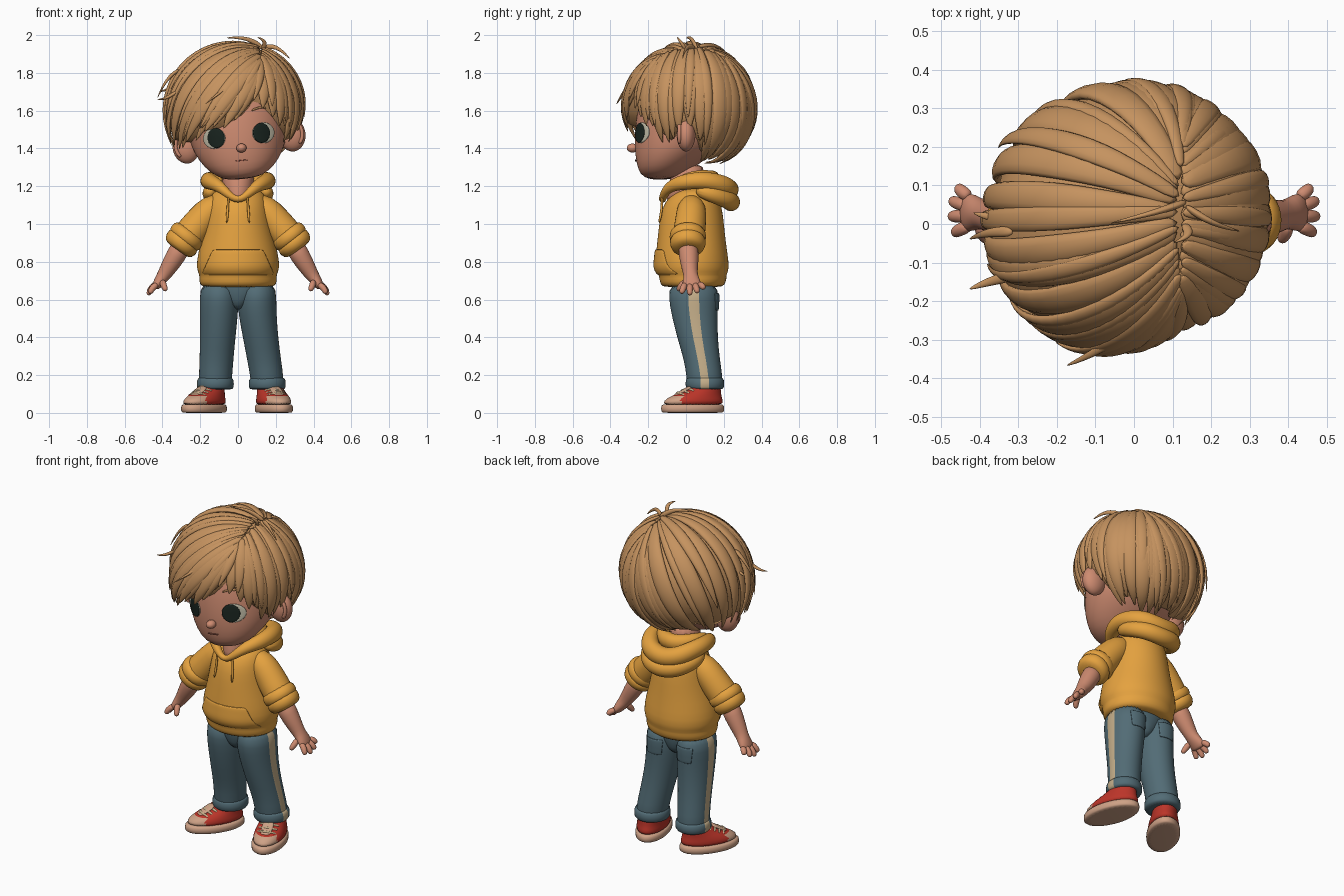
import bpy, bmesh, random
from math import sin, cos, pi, radians, sqrt, asin
from mathutils import Vector, Matrix

random.seed(4)
if "Cube" in bpy.data.objects:
    bpy.data.objects.remove(bpy.data.objects["Cube"])


def material(name, *rgb):
    m = bpy.data.materials.new(name)
    m.use_nodes = True
    m.diffuse_color = (*rgb, 1)
    m.node_tree.nodes["Principled BSDF"].inputs["Base Color"].default_value = (*rgb, 1)
    return m


SKIN = material("skin", .62, .26, .165)
HAIR = material("hair_brown", .56, .29, .115)
CLOTH = material("mustard_cloth", .78, .36, .05)
DENIM = material("blue_denim", .085, .15, .18)
CREAM = material("cream", .55, .42, .25)
RED = material("red_canvas", .5, .035, .022)
RUBBER = material("tan_rubber", .62, .36, .24)
WHITE = material("eye_white", .55, .52, .4)
DARK = material("eye_dark", .01, .018, .014)
LIP = material("lip", .3, .09, .06)


def make(name, verts, faces, mats, paint=None, sub=1, M=None, thick=0):
    """Mesh object with optional face paint rule, transform and thickness."""
    bm = bmesh.new()
    vs = [bm.verts.new(v) for v in verts]
    for i, f in enumerate(faces):
        face = bm.faces.new([vs[k] for k in f])
        face.smooth = True
        if paint:
            face.material_index = paint(i, face.calc_center_median())
    bmesh.ops.remove_doubles(bm, verts=bm.verts, dist=1e-5)
    bmesh.ops.recalc_face_normals(bm, faces=bm.faces)
    if M:
        bm.transform(M)
    me = bpy.data.meshes.new(name)
    bm.to_mesh(me)
    bm.free()
    for m in mats:
        me.materials.append(m)
    ob = bpy.data.objects.new(name, me)
    bpy.context.collection.objects.link(ob)
    if thick:
        mod = ob.modifiers.new("Thickness", 'SOLIDIFY')
        mod.thickness, mod.offset = thick, 0
    if sub:
        mod = ob.modifiers.new("Smooth", 'SUBSURF')
        mod.levels = mod.render_levels = sub
    return ob


def sweep(name, rows, *mats, n=16, up=None, closed=False, **kw):
    """Skin rows of (x, y, z, width, depth); rings stay level unless up is given."""
    verts, faces, k = [], [], len(rows)
    P = [Vector(r[:3]) for r in rows]
    for i, r in enumerate(rows):
        side, top = Vector((1, 0, 0)), Vector((0, 1, 0))
        if up:
            t = P[(i + 1) % k] - P[i - 1] if closed else P[min(i + 1, k - 1)] - P[max(i - 1, 0)]
            side = t.cross(up(P[i])).normalized()
            top = side.cross(t).normalized()
        for j in range(n):
            a = 2 * pi * j / n
            verts.append(P[i] + side * cos(a) * r[3] + top * sin(a) * r[-1])
    for i in range(k if closed else k - 1):
        for j in range(n):
            a, b, c = i * n, (i + 1) % k * n, (j + 1) % n
            faces.append((a + j, a + c, b + c, b + j))
    if not closed:
        faces += [tuple(range(n)), tuple(range((k - 1) * n, k * n))]
    return make(name, verts, faces, mats, **kw)


def patch(name, rows, mat, grid, sign=-1, off=.006, M=None):
    """Thin plate laid on the front or back of a level sweep; grid holds (x, z)."""
    verts, w = [], len(grid[0])
    for x, z in sum(grid, []):
        for p, q in zip(rows, rows[1:]):
            if min(p[2], q[2]) <= z <= max(p[2], q[2]):
                t = (z - p[2]) / (q[2] - p[2])
                cx, cy, _, rx, ry = [a + (b - a) * t for a, b in zip(p, q)]
        verts.append((x, cy + sign * (ry * sqrt(max(0, 1 - ((x - cx) / rx) ** 2)) + off), z))
    faces = [(i * w + j, i * w + j + 1, (i + 1) * w + j + 1, (i + 1) * w + j)
             for i in range(len(grid) - 1) for j in range(w - 1)]
    return make(name, verts, faces, [mat], M=M, thick=.008)


def disc(x, z, rx, rz):
    return [[(x + rx * r / 4 * cos(a * pi / 12), z + rz * r / 4 * sin(a * pi / 12))
             for a in range(25)] for r in range(5)]


def quad(x, z0, z1, w0, w1):
    return [[(x + (w0 + (w1 - w0) * v / 5) * (u / 6 - 1), z0 + (z1 - z0) * v / 5)
             for u in range(13)] for v in range(6)]


def ball(name, c, r, mat, M=None):
    rows = [(c[0], c[1], c[2] - r[2] * cos(a), r[0] * sin(a), r[1] * sin(a))
            for a in [max(.05, min(pi - .05, pi * i / 10)) for i in range(11)]]
    return sweep(name, rows, mat, M=M)


Z = lambda p: Vector((0, 0, 1))
Y = lambda p: Vector((0, 1, 0))

# Head, tilted a little to one side
TILT = Matrix.Translation((0, 0, 1.4)) @ Matrix.Rotation(radians(-6.5), 4, 'Y') @ Matrix.Translation((0, 0, -1.4))
head = [(.01, -.14, 1.235, .07, .06), (.01, -.13, 1.262, .14, .115), (.01, -.095, 1.32, .2, .168),
        (.01, -.045, 1.4, .245, .228), (.01, -.02, 1.48, .262, .252), (.01, 0, 1.6, .28, .262),
        (.01, .02, 1.75, .25, .24), (.01, .02, 1.86, .15, .15)]
sweep("head", head, SKIN, n=32, M=TILT)
ball("nose", (.018, -.283, 1.4), (.028, .032, .024), SKIN, TILT)
patch("mouth", head, LIP, quad(.012, 1.332, 1.337, .03, .034), M=TILT, off=.001)
for s, side in ((1, "left"), (-1, "right")):
    patch(side + "_eye_white", head, WHITE, disc(.012 + s * .131, 1.467, .06, .056), M=TILT, off=.002)
    patch(side + "_eye_iris", head, DARK, disc(.012 + s * .121, 1.468, .046, .054), M=TILT, off=.006)
    brow = [[(.012 + s * (.08 + .022 * i), 1.585 + .012 * sin(i * pi / 5) + d) for i in range(6)] for d in (0, .012)]
    patch(side + "_eyebrow", head, HAIR, brow, M=TILT, off=.002)
    ball(side + "_ear", (.01 + s * .282, .0, 1.44), (.075, .052, .09), SKIN, TILT)
    rim = [(.01 + s * (.3 + .04 * cos(a)), -.035, 1.445 + .062 * sin(a), .011) for a in [i * pi / 5 - 1.2 for i in range(6)]]
    sweep(side + "_ear_rim", rim, SKIN, n=8, up=Y, M=TILT)
sweep("neck", [(0, 0, 1.1, .05, .112), (0, 0, 1.16, .078, .102), (0, 0, 1.21, .085, .092), (0, .02, 1.33, .085, .09)], SKIN)

# Hair: an ellipsoid cap under overlapping locks that fall from a side part
HC, HR = Vector((-.013, .03, 1.61)), Vector((.37, .345, .36))
RIM = [(-180, 1.27), (-106, 1.32), (-95, 1.4), (-60, 1.43), (-35, 1.49), (-15, 1.5), (5, 1.57), (20, 1.68), (33, 1.6),
       (48, 1.5), (66, 1.41), (80, 1.5), (94, 1.46), (104, 1.32), (180, 1.27)]


def rim_z(a):
    for (a0, z0), (a1, z1) in zip(RIM, RIM[1:]):
        if a0 <= a <= a1:
            return z0 + (z1 - z0) * (a - a0) / (a1 - a0)


def shell(a, t):
    """Fuller at the swept fringe, tucked in at the nape."""
    tuck = .13 * min(1, max(0, abs(a) - 95) / 30)
    return .11 * max(0, cos(radians(a + 42))) ** 3 * t - tuck * t ** 5


def direction(a, s):
    c = sqrt(1 - s * s)
    return Vector((sin(radians(a)) * c, -cos(radians(a)) * c, s))


def on_hair(d, k):
    return HC + Vector([d[i] * HR[i] * k for i in range(3)])


def hair_normal(p):
    return Vector([(p[i] - HC[i]) / HR[i] ** 2 for i in range(3)]).normalized()


def lock(name, a, width, depth, lift, reach):
    y = -.58 * cos(radians(a))
    root = Vector((.37, y, sqrt(1 - .137 - y * y)))
    z = rim_z(a) + random.uniform(-.035, .02)
    tip = direction(a + random.uniform(-4, 4), max(-.97, (z - HC.z) / HR.z))
    flare = .06 if -110 < a < -20 else 0
    rows = []
    for i in range(10):
        t = i / 9
        d = root.slerp(tip, t * reach)
        w = min(1, .4 + 1.6 * t) * (1 - t ** 4) + .04
        rows.append((*on_hair(d, lift + shell(a, t * reach) + flare * t ** 3), width * w, depth * min(w, .9)))
    sweep(name, rows, HAIR, n=6, up=hair_normal)


COLS, STEPS = 60, 9
cap, top = [], pi / 2
for i in range(STEPS):
    for j in range(COLS):
        a = 360 * j / COLS - 180
        low = asin((rim_z(a) + .03 - HC.z) / HR.z)
        t = i / (STEPS - 1)
        cap.append(on_hair(direction(a, sin(top + (low - top) * t)), .94 + shell(a, t)))
cap.append(Vector((0, .05, 1.38)))
cap_faces = [(i * COLS + j, i * COLS + (j + 1) % COLS, (i + 1) * COLS + (j + 1) % COLS, (i + 1) * COLS + j)
             for i in range(STEPS - 1) for j in range(COLS)]
cap_faces += [((STEPS - 1) * COLS + j, (STEPS - 1) * COLS + (j + 1) % COLS, STEPS * COLS) for j in range(COLS)]
make("hair_cap", cap, cap_faces, [HAIR], sub=0)
for i in range(46):
    lock(f"hair_lock_{i}", i * 360 / 46 - 177, random.uniform(.048, .062), .026, random.uniform(.945, .97), 1)
for i in range(30):
    lock(f"hair_top_lock_{i}", i * 360 / 30 - 173 + random.uniform(-4, 4), random.uniform(.026, .042), .018,
         random.uniform(.97, .995), random.uniform(.75, 1))
WISPS = [((-.3, .02, 1.76), (-.37, .015, 1.71), (-.42, .03, 1.7)), ((-.3, -.13, 1.72), (-.38, -.15, 1.66), (-.43, -.17, 1.66)),
         ((-.31, -.02, 1.82), (-.38, -.02, 1.77), (-.43, -.04, 1.66)), ((.0, -.26, 1.78), (-.09, -.33, 1.7), (-.18, -.37, 1.63)),
         ((.13, .05, 1.93), (.2, .0, 1.95), (.28, -.02, 1.87)), ((.14, .06, 1.92), (.06, .03, 1.99), (-.07, 0, 1.985)),
         ((.13, .0, 1.92), (.15, -.03, 1.97), (.1, -.05, 1.99))]
for i, pts in enumerate(WISPS):
    sweep(f"hair_wisp_{i}", [(*p, w, w * .7) for p, w in zip(pts, (.02, .014, .003))], HAIR, n=6, up=Y if i > 3 else Z, sub=2)

# Hoodie body, pouch and drawstrings
torso = [(0, .035, .665, .18, .15), (0, .035, .675, .203, .17), (0, .037, .715, .208, .18), (0, .035, .728, .203, .178),
         (0, .032, .765, .224, .2), (0, .03, .85, .212, .189), (0, .029, .95, .184, .177), (0, .03, 1.05, .167, .167),
         (0, .035, 1.12, .155, .147), (0, .045, 1.165, .135, .11), (0, .05, 1.19, .1, .075)]
sweep("hoodie_body", torso, CLOTH, n=32)
patch("hoodie_pouch", torso, CLOTH, quad(0, .73, .865, .195, .135), off=.004)
for s, side in ((1, "left"), (-1, "right")):
    cord = [(s * .05, -.128, 1.16, .007), (s * .054, -.126, 1.08, .007), (s * .06, -.144, 1.0, .008)]
    sweep(side + "_drawstring", cord, CLOTH, n=8, up=Y)


# Hood folded down around the neck
def mirrored(half):
    return half + [(-p[0], *p[1:]) for p in reversed(half) if p[0]]


sweep("hood_roll", mirrored([(0, -.13, 1.115, .018), (.06, -.115, 1.165, .024), (.105, -.08, 1.205, .033),
      (.152, 0, 1.225, .045), (.162, .1, 1.235, .048), (.11, .2, 1.205, .056), (.04, .225, 1.18, .058)]),
      CLOTH, n=12, up=Z, closed=True, sub=2)
sweep("hood_inner_fold", mirrored([(.095, -.06, 1.21, .02), (.115, -.015, 1.235, .033), (.115, .07, 1.25, .04),
      (.04, .14, 1.235, .05)]), CLOTH, n=12, up=Z, sub=2)
sweep("hood_drape", mirrored([(.145, .05, 1.18, .03), (.16, .13, 1.16, .045), (.1, .22, 1.13, .05),
      (.03, .24, 1.115, .05)]), CLOTH, n=12, up=Z, sub=2)

# Arms: sleeve, rolled cuff, forearm, fingers
for s, side in ((1, "left"), (-1, "right")):
    def limb(name, pts, mat, **kw):
        sweep(f"{side}_{name}", [(s * p[0], *p[1:]) for p in pts], mat, up=Y, **kw)
    limb("sleeve", [(.07, .03, 1.12, .05), (.135, .03, 1.085, .08), (.195, .025, 1.02, .084), (.255, .015, .945, .088),
                    (.3, .01, .895, .085)], CLOTH)
    limb("cuff_upper_roll", [(.245, .01, .97, .08), (.262, .01, .947, .1), (.285, .01, .917, .1), (.296, .01, .903, .08)], CLOTH)
    limb("cuff_lower_roll", [(.275, .01, .925, .085), (.29, .01, .91, .1), (.317, .01, .873, .092), (.325, .01, .862, .06)], CLOTH)
    limb("forearm", [(.29, .01, .9, .055), (.33, .015, .83, .054), (.37, .02, .765, .044), (.395, .025, .725, .036),
                     (.418, .03, .695, .03, .05), (.435, .03, .668, .022, .05), (.44, .03, .66, .015, .035)], SKIN)
    tips = [(.38, -.045, .645), (.468, -.025, .63), (.478, .02, .622), (.476, .062, .634), (.458, .098, .655)]
    for i, (x, y, z) in enumerate(tips):
        b = Vector((.4, -.0, .7)) if i == 0 else Vector((.425, .03 + (i - 2.4) * .024, .685))
        e = Vector((x, y, z))
        m = b.lerp(e, .6) + Vector((.006, 0, .006))
        limb("thumb" if i == 0 else f"finger_{i}", [(*b, .019), (*m, .019), (*e, .014)], SKIN, n=8, sub=2)

# Trousers with side stripes, turned-up hems and back pockets
hips = [(0, .04, .74, .17, .12), (0, .04, .66, .18, .116), (0, .04, .6, .1, .105), (0, .04, .54, .02, .08)]
sweep("trouser_hips", hips, DENIM, n=28)
N = 28
for s, side, drift in ((1, "left", .055), (-1, "right", -.02)):
    leg = [(s * .1 + drift * t, y, z, w, d) for t, y, z, w, d in (
        (0, .04, .7, .098, .13), (0, .04, .6, .104, .132), (.06, .045, .52, .101, .122), (.35, .06, .4, .094, .108),
        (.7, .085, .28, .09, .095), (1, .1, .18, .088, .096), (1, .1, .12, .085, .092))]
    stripe = (0, N - 1) if s > 0 else (N // 2 - 1, N // 2)
    sweep(side + "_trouser_leg", leg, DENIM, CREAM, n=N,
          paint=lambda i, c: int(i < N * 6 and i % N in stripe))
    x = s * .1 + drift
    hem = [(x, .1, .122, .088, .09), (x, .1, .13, .1, .104), (x, .1, .18, .098, .103), (x, .098, .19, .086, .09)]
    sweep(side + "_turned_hem", hem, DENIM, CREAM, n=N, paint=lambda i, c: int(i < N * 3 and i % N in stripe))
    patch(side + "_back_pocket", leg, DENIM, quad(s * .1, .54, .635, .045, .055), sign=1, off=.001)

# Shoes: rubber sole, canvas upper with toe cap, laces
for s, side, yaw, px in ((1, "left", 17, .19), (-1, "right", 33, -.18)):
    M = Matrix.Translation((px, .035, 0)) @ Matrix.Rotation(radians(s * yaw), 4, 'Z')
    sole = [(0, 0, z, w, d) for z, w, d in ((0, .082, .164), (.003, .093, .174), (.042, .093, .174), (.048, .08, .162))]
    sweep(side + "_shoe_sole", sole, RUBBER, n=28, M=M)
    upper = [(0, 0, .035, .086, .168), (0, .004, .065, .085, .162), (0, .02, .09, .079, .137), (0, .05, .112, .071, .105),
             (0, .07, .135, .067, .083), (0, .075, .152, .058, .07)]
    sweep(side + "_shoe_upper", upper, RED, RUBBER, n=56, M=M, paint=lambda i, c: int(c.y < -.085 and c.z < .1))
    # Tongue strip under the laces
    sweep(side + "_shoe_tongue", [(0, -.105, .088, .03, .01), (0, -.05, .114, .034, .01), (0, -.005, .142, .034, .01)],
          RUBBER, n=12, up=Z, M=M)
    for i in range(4):
        y, z = -.088 + i * .026, .104 + i * .012
        bar = [(x, y + abs(x) * .5, z + .006 - abs(x) * .35, .008) for x in (-.058, -.028, 0, .028, .058)]
        sweep(f"{side}_lace_{i}", bar, CREAM, n=8, up=Z, M=M)
